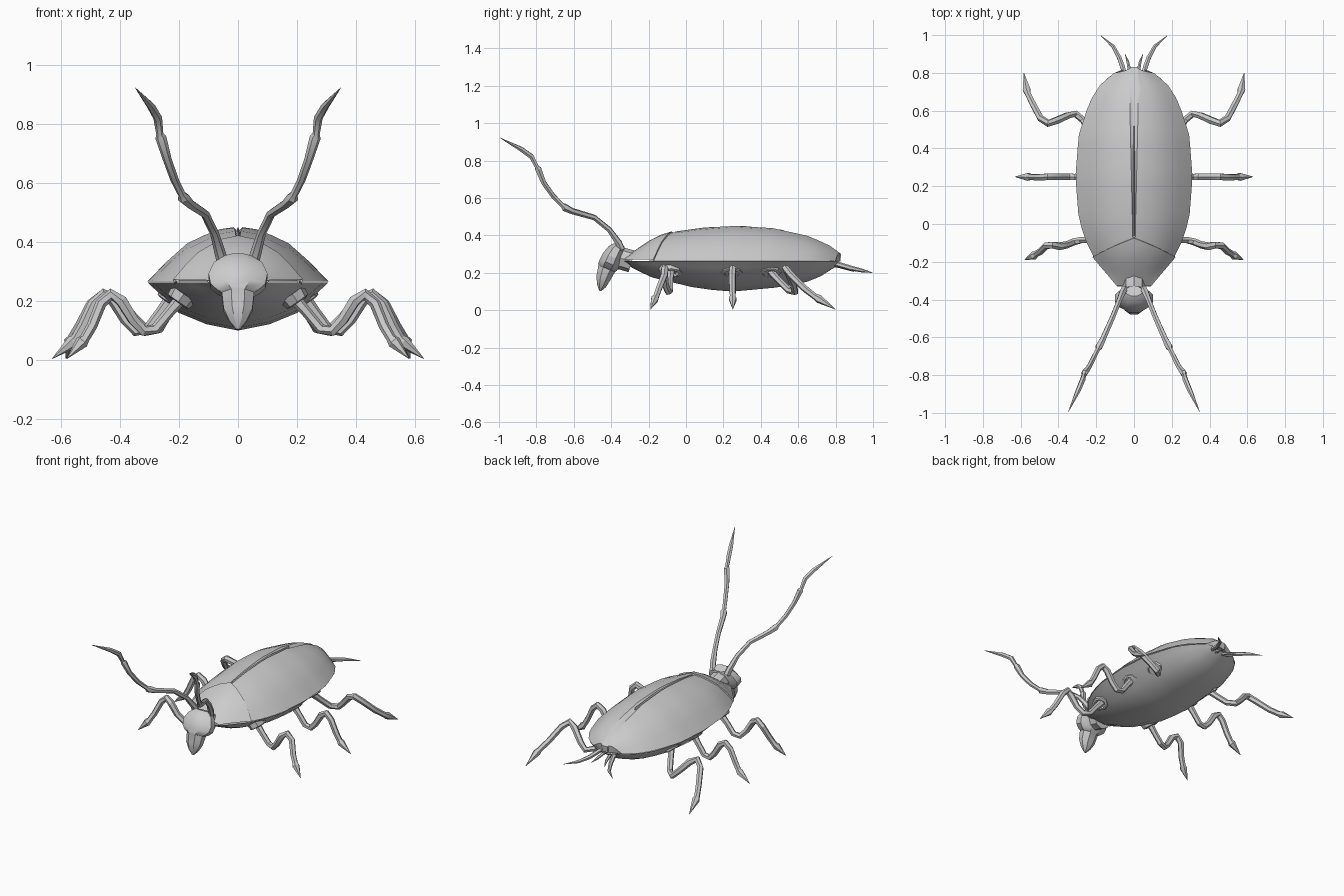
import bpy, bmesh, math
from mathutils import Vector

if "Cube" in bpy.data.objects:
    bpy.data.objects.remove(bpy.data.objects["Cube"])

RIM = 0.265
# body profiles along y: half width, shell height above rim, belly depth below rim
WIDTH = [(-.33, .09), (-.28, .13), (-.18, .215), (-.08, .26), (.03, .293), (.25, .31), (.47, .293),
         (.65, .235), (.75, .17), (.80, .105), (.83, .03)]
TOP = [(-.33, .01), (-.165, .122), (-.085, .148), (.05, .17), (.245, .186), (.46, .174), (.66, .13),
       (.80, .065), (.83, .035)]
BELLY = [(-.33, 0), (-.29, .035), (-.19, .085), (.07, .148), (.245, .163), (.53, .137), (.69, .1),
         (.80, .03), (.83, 0)]
ARCH = [(0, 1), (.2, .96), (.38, .84), (.56, .7), (.78, .38), (.93, .12), (1, 0)]
KEEL = [(0, 1), (.35, .87), (.66, .63), (.88, .22), (1, 0)]


def lerp(table, v):
    for (a, p), (b, q) in zip(table, table[1:]):
        if v <= b:
            return p + (q - p) * max(0, (v - a) / (b - a))
    return table[-1][1]


def finish(name, bm, mirror=False, angle=30):
    bmesh.ops.remove_doubles(bm, verts=bm.verts, dist=1e-5)
    bmesh.ops.recalc_face_normals(bm, faces=bm.faces)
    me = bpy.data.meshes.new(name)
    bm.to_mesh(me)
    bm.free()
    ob = bpy.data.objects.new(name, me)
    bpy.context.collection.objects.link(ob)
    if mirror:
        ob.modifiers.new("Mirror", 'MIRROR')
    bpy.ops.object.select_all(action='DESELECT')
    ob.select_set(True)
    bpy.context.view_layer.objects.active = ob
    bpy.ops.object.shade_smooth_by_angle(angle=math.radians(angle))
    return ob


def skin(bm, rings, closed):
    rings = [[bm.verts.new(p) for p in r] for r in rings]
    for a, b in zip(rings, rings[1:]):
        n = len(a)
        for i in range(n if closed else n - 1):
            j = (i + 1) % n
            bm.faces.new((a[i], a[j], b[j], b[i]))
    if closed:
        bm.faces.new(rings[0])
        bm.faces.new(rings[-1])


def tube(bm, path, n=6):
    """Skin a round limb through (x, y, z, radius) points."""
    pts = [Vector(p[:3]) for p in path]
    rings = []
    for i, p in enumerate(pts):
        t = (pts[min(i + 1, len(pts) - 1)] - pts[max(i - 1, 0)]).normalized()
        ref = Vector((0, 1, 0)) if abs(t.y) < .8 else Vector((1, 0, 0))
        if i == 0:
            u = t.cross(ref).normalized()
        else:
            u = (u - t * u.dot(t)).normalized()
        v = t.cross(u)
        rings.append([p + path[i][3] * (u * math.cos(k * math.tau / n) + v * math.sin(k * math.tau / n))
                      for k in range(n)])
    skin(bm, rings, True)


def collar_edge(u):
    return -.175 + .1 * (1 - u)


def shell_point(u, y, lift=0, scale=1):
    return Vector((u * lerp(WIDTH, y) * scale, y, RIM + lerp(TOP, y) * lerp(ARCH, u) + lift))


# wing covers: half shell with a sunken centre seam, mirrored
bm = bmesh.new()
rings = []
for k in range(15):
    f = k / 14
    f = f ** .9
    row = []
    gap = .006 + .016 * min(1, f * 1.3)
    for i, u in enumerate([0, 0, .2, .38, .56, .78, .93, 1]):
        s = collar_edge(u) - .02
        p = shell_point(u, s + (.83 - .03 * u - s) * f)
        if i == 0:
            p.z -= .018 * (1 - f ** 4)
        elif i == 1:
            p.x = gap
        p.x = max(p.x, gap * i / 2) if i > 1 else p.x
        row.append(p)
    rings.append(row)
tail = [Vector((p.x * .9, p.y - .005, RIM - .005)) for p in rings[-1]]
rings.append(tail)
skin(bm, rings, False)
finish("wing_covers", bm, True)

# long ridge strip beside the seam
bm = bmesh.new()
skin(bm, [[shell_point(0, y) + Vector((w * s, 0, h)) for s, h in ((-1, -.012), (0, .003), (1, -.012))]
          for y, w in ((-.06, .012), (.1, .009), (.3, .007), (.52, .003))], False)
finish("seam_ridge", bm)

# neck shield over the front of the body, with a turned-down rear edge
bm = bmesh.new()
rings = []
for f, lift, sc in [(0, -.012, .9), (0, .004, 1), (.25, .006, 1.01), (.5, .006, 1.01), (.75, .006, 1.01),
                    (1, .007, 1.015), (1.02, -.01, .98)]:
    rings.append([shell_point(u, -.325 + (collar_edge(u) + .325) * f, lift, sc)
                  for u in (0, .2, .38, .56, .78, .93, 1)])
skin(bm, rings, False)
finish("neck_shield", bm, True)

# belly
bm = bmesh.new()
rings = []
for y in (-.33, -.29, -.24, -.18, -.08, .03, .14, .25, .36, .47, .56, .65, .72, .77, .80, .815):
    rings.append([Vector((u * lerp(WIDTH, y) * .985, y, RIM - .003 - lerp(BELLY, y) * d)) for u, d in KEEL])
skin(bm, rings, False)
finish("belly", bm, True, 40)

# head: slanted eight-sided loft (y, z, half width, half depth)
bm = bmesh.new()
rings = []
for y, z, w, d in [(-.355, .35, .045, .03), (-.373, .325, .083, .048), (-.395, .285, .102, .057),
                   (-.41, .25, .095, .06), (-.42, .23, .072, .058), (-.424, .222, .056, .052),
                   (-.443, .17, .05, .042), (-.453, .13, .03, .027), (-.46, .103, .006, .006)]:
    rings.append([Vector((w * math.cos(a) * 1.06, y - .92 * d * math.sin(a), z + .38 * d * math.sin(a)))
                  for a in [math.tau * (k + .5) / 8 for k in range(8)]])
skin(bm, rings, True)
finish("head", bm)
bm = bmesh.new()
tube(bm, [(0, -.38, .275, .055), (0, -.34, .275, .06), (0, -.29, .26, .06)], 8)
finish("neck", bm)

# antennae with stepped joints
bm = bmesh.new()
tube(bm, [(.05, -.345, .325, .02), (.06, -.36, .36, .019), (.08, -.41, .43, .015), (.112, -.49, .495, .015),
          (.165, -.61, .53, .017), (.185, -.65, .55, .021), (.19, -.66, .56, .013), (.215, -.71, .61, .014),
          (.24, -.76, .68, .015), (.262, -.79, .755, .019), (.265, -.797, .765, .012),
          (.272, -.825, .82, .015), (.295, -.88, .86, .014), (.348, -.995, .922, .001)])
finish("antennae", bm, True)

# legs: each rises to a knee and ends in a claw
HEIGHT = [.21, .165, .105, .098, .135, .2, .222, .19, .115, .072, .06, .004]
RAD = [.022, .018, .018, .019, .019, .021, .02, .019, .018, .017, .023, .001]
LEGS = {
    "front_legs": [(.19, -.08), (.23, -.085), (.28, -.085), (.32, -.095), (.355, -.11), (.395, -.118),
                   (.43, -.112), (.465, -.115), (.495, -.145), (.52, -.16), (.53, -.167), (.58, -.19)],
    "middle_legs": [(.225, .245), (.26, .248), (.305, .25), (.345, .25), (.38, .25), (.42, .25),
                    (.455, .25), (.49, .248), (.525, .248), (.55, .25), (.56, .25), (.63, .25)],
    "rear_legs": [(.21, .45), (.235, .49), (.27, .55), (.31, .583), (.35, .575), (.41, .548),
                  (.455, .533), (.495, .56), (.535, .635), (.562, .69), (.568, .71), (.583, .80)],
}
for name, plan in LEGS.items():
    bm = bmesh.new()
    tube(bm, [(x, y, z, r) for (x, y), z, r in zip(plan, HEIGHT, RAD)])
    finish(name, bm, True)
    # hip ring where the leg meets the belly
    bm = bmesh.new()
    c = Vector((plan[0][0] + .005, plan[0][1], .207))
    a, b, nrm = Vector((0, 1, 0)), Vector((.82, 0, .57)), Vector((.57, 0, -.82))
    rings = []
    for r, h in [(.066, -.02), (.058, .012), (.042, .016), (.03, 0), (.004, -.006)]:
        rings.append([c + (a * math.cos(t) + b * math.sin(t) * .75) * r + nrm * h
                      for t in [math.tau * k / 8 for k in range(8)]])
    skin(bm, rings, True)
    finish(name + "_hips", bm, True)

# tail feelers: a long curved pair and a short pair
bm = bmesh.new()
tube(bm, [(.045, .77, .255, .013), (.06, .83, .24, .014), (.078, .88, .225, .013), (.11, .94, .212, .01),
          (.175, .997, .2, .001)])
tube(bm, [(.022, .77, .245, .01), (.025, .82, .235, .01), (.033, .86, .222, .008), (.048, .90, .205, .001)])
finish("tail_feelers", bm, True)
